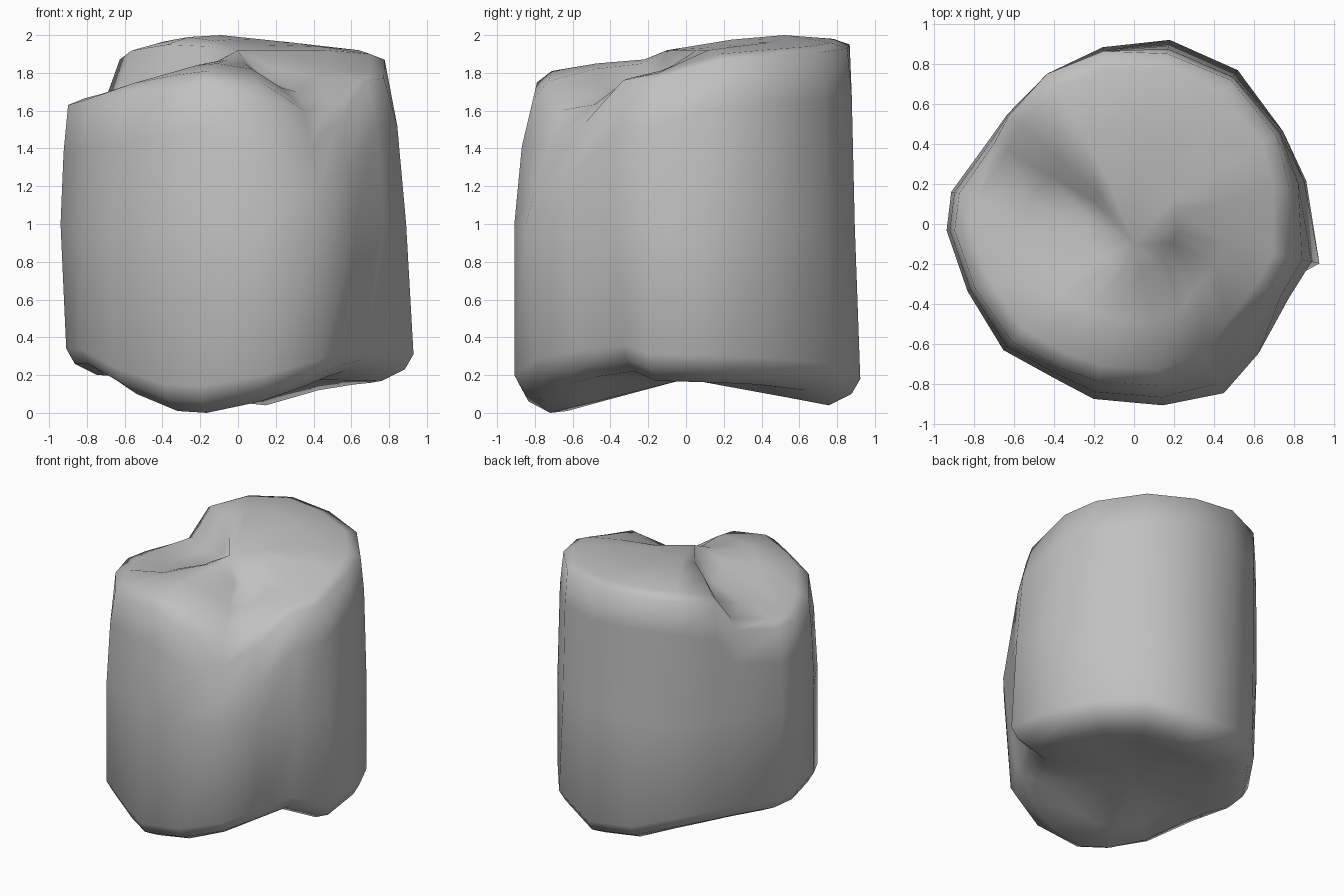
import bpy, bmesh
from math import cos, sin, radians

cube = bpy.data.objects.get("Cube")
if cube:
    bpy.data.objects.remove(cube, do_unlink=True)

stone = bpy.data.materials.new("stone_grey")
stone.use_nodes = True
grey = (0.53, 0.53, 0.53, 1)
stone.diffuse_color = grey
stone.node_tree.nodes["Principled BSDF"].inputs["Base Color"].default_value = grey

CROWN = 1.92
HOLLOW = .18

# Spokes counter-clockwise from +x: angle in degrees,
# foot radius, waist radius, shoulder radius, foot height, shoulder height, inner top height
SPOKES = [
    (14, .89, .88, .80, .16, 1.87, 1.92),
    (32, .88, .88, .84, .15, 1.89, 1.94),
    (56, .93, .90, .87, .12, 1.91, 1.96),
    (79, .94, .91, .87, .04, 1.93, 1.98),
    (100, .90, .88, .88, .07, 1.95, 2),
    (120, .86, .87, .87, .15, 1.93, 1.99),
    (139, .82, .84, .83, .18, 1.87, 1.95),
    (150, .82, .84, .81, .19, 1.66, 1.75),
    (170, .90, .93, .89, .20, 1.62, 1.69),
    (182, .91, .94, .90, .20, 1.63, 1.69),
    (202, .90, .90, .86, .20, 1.66, 1.71),
    (224, .91, .91, .85, .10, 1.68, 1.79),
    (243, .86, .87, .81, .01, 1.71, 1.84),
    (257, .90, .90, .81, 0, 1.75, 1.85),
    (279, .92, .92, .82, .06, 1.66, 1.82),
    (298, .91, .96, .82, .14, 1.43, 1.72),
    (314, .82, .90, .75, .19, 1.53, 1.70),
    (334, .76, .86, .76, .22, 1.76, 1.78),
    (348, .95, .91, .79, .17, 1.77, 1.82),
]


def spoke_profile(foot, waist, shoulder, low, high, top):
    """Radius and height pairs from the underside to the top."""
    return [
        (foot * .58, low * .7 + HOLLOW * .3),
        (foot * .82, low),
        (foot * .95, low + .06),
        (foot, low + .14),
        (waist, 1),
        (waist * .6 + shoulder * .4, high - .25),
        (shoulder, high),
        (shoulder * .90, high * .4 + top * .6),
        (shoulder * .60, top),
        (shoulder * .28, top * .7 + CROWN * .3),
    ]


# Boulder: rings joined by quads, closed with a fan below and above
bm = bmesh.new()
columns = []
for angle, *spoke in SPOKES:
    a = radians(angle)
    columns.append([bm.verts.new((r * cos(a), r * sin(a), z))
                    for r, z in spoke_profile(*spoke)])
under = bm.verts.new((0, 0, HOLLOW))
crown = bm.verts.new((0, -.1, CROWN))
for i, left in enumerate(columns):
    right = columns[(i + 1) % len(columns)]
    for j in range(len(left) - 1):
        bm.faces.new((left[j], right[j], right[j + 1], left[j + 1]))
    bm.faces.new((right[0], left[0], under))
    bm.faces.new((left[-1], right[-1], crown))
bmesh.ops.recalc_face_normals(bm, faces=bm.faces)

mesh = bpy.data.meshes.new("boulder")
bm.to_mesh(mesh)
bm.free()
mesh.materials.append(stone)
boulder = bpy.data.objects.new("boulder", mesh)
bpy.context.collection.objects.link(boulder)
bpy.context.view_layer.objects.active = boulder
boulder.select_set(True)
bpy.ops.object.shade_smooth()
